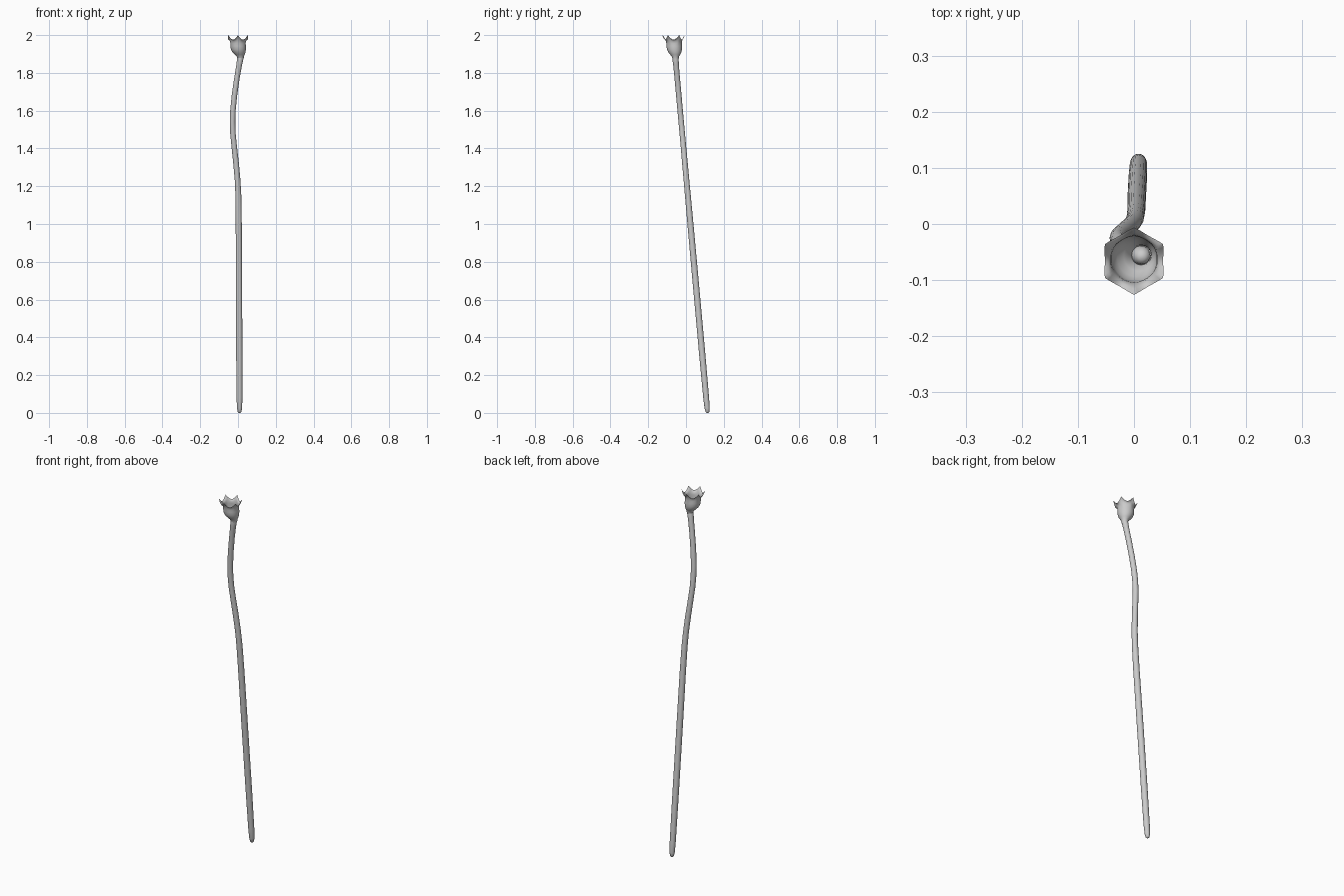
import bpy, bmesh, math
from mathutils import Vector


def skin(name, rings, cap_start=False, cap_end=False):
    """Join equal-sized rings of points into one smooth surface."""
    bm = bmesh.new()
    loops = [[bm.verts.new(p) for p in ring] for ring in rings]
    n = len(loops[0])
    for a, b in zip(loops, loops[1:]):
        for i in range(n):
            j = (i + 1) % n
            bm.faces.new((a[i], a[j], b[j], b[i]))
    if cap_start:
        bm.faces.new(loops[0][::-1])
    if cap_end:
        bm.faces.new(loops[-1])
    for f in bm.faces:
        f.smooth = True
    mesh = bpy.data.meshes.new(name)
    bm.to_mesh(mesh)
    bm.free()
    obj = bpy.data.objects.new(name, mesh)
    bpy.context.collection.objects.link(obj)
    return obj


def circle(centre, r, n=20):
    return [Vector((centre[0] + r * math.cos(2 * math.pi * i / n),
                    centre[1] + r * math.sin(2 * math.pi * i / n),
                    centre[2])) for i in range(n)]


# Leaning, gently bent stem: x, z, radius; y follows the lean
stem_path = [
    (0.008, 0.0, 0.005), (0.008, 0.006, 0.010), (0.008, 0.025, 0.0135),
    (0.008, 0.08, 0.0155), (0.007, 0.3, 0.0165), (0.005, 0.7, 0.0165),
    (0.004, 1.0, 0.0160), (0.002, 1.15, 0.0155), (-0.002, 1.23, 0.015),
    (-0.010, 1.32, 0.015), (-0.020, 1.41, 0.0145), (-0.027, 1.48, 0.0145),
    (-0.029, 1.54, 0.0145), (-0.027, 1.60, 0.0145), (-0.019, 1.68, 0.0145),
    (-0.006, 1.77, 0.0145), (0.006, 1.84, 0.015), (0.013, 1.88, 0.017),
    (0.014, 1.895, 0.014), (0.014, 1.903, 0.006),
]
skin("stem", [circle((x, 0.114 - 0.0905 * z, z), r) for x, z, r in stem_path],
     True, True)

# Flower cup: centre x, centre y, z, radius, strength of the petal scallops
cup_profile = [
    (0.014, -0.055, 1.872, 0.016, 0), (0.012, -0.056, 1.887, 0.019, 0),
    (0.009, -0.057, 1.897, 0.027, 0), (0.005, -0.059, 1.910, 0.035, 0),
    (0.002, -0.061, 1.925, 0.040, 0), (0.001, -0.062, 1.942, 0.041, 0),
    (0.000, -0.063, 1.957, 0.041, 0.15), (0.000, -0.064, 1.970, 0.043, 0.4),
    (0.000, -0.065, 1.981, 0.048, 0.7), (0.000, -0.066, 1.988, 0.056, 1.0),
]
PETALS, SEGMENTS = 6, 72
rings = []
for cx, cy, z, r, s in cup_profile:
    ring = []
    for i in range(SEGMENTS):
        a = 2 * math.pi * i / SEGMENTS
        # pointed tips at the petal centres, rounded notches between them
        tip = 1 - 2 * abs(math.sin(PETALS / 2 * (a + math.pi / 2))) ** 0.9
        rr = r + 0.004 * s * tip
        ring.append((cx + rr * math.cos(a), cy + rr * math.sin(a),
                     z + 0.012 * s * tip))
    rings.append(ring)
skin("flower_cup", rings)
